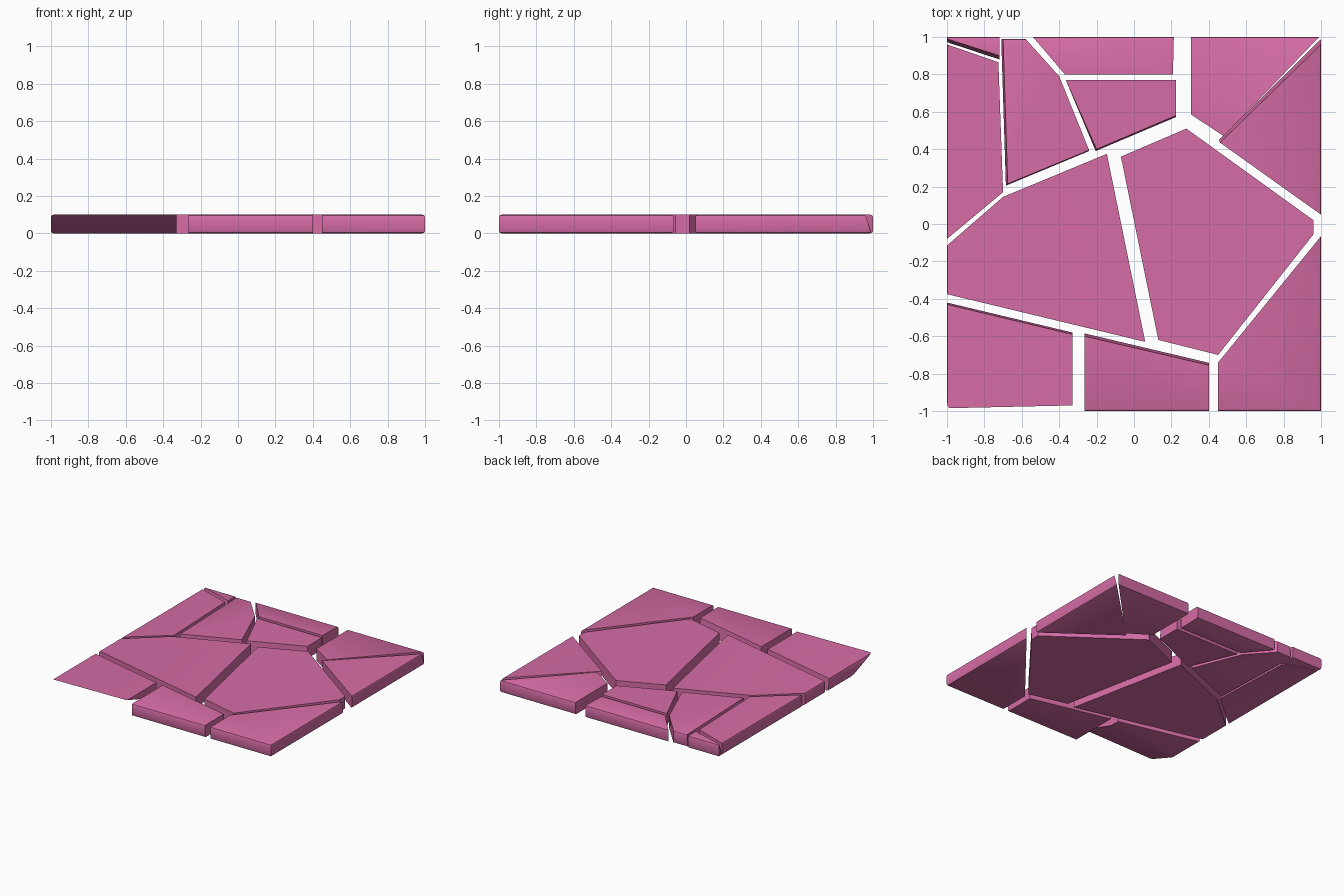
import bpy, bmesh

if "Cube" in bpy.data.objects:
    bpy.data.objects.remove(bpy.data.objects["Cube"])

HEIGHT = 0.1
pink = bpy.data.materials.new("pink_stone")
pink.diffuse_color = (0.67, 0.15, 0.38, 1)
pink.use_nodes = True
pink.node_tree.nodes["Principled BSDF"].inputs["Base Color"].default_value = pink.diffuse_color


def on_rim(edge):
    # horizontal edge lying on the outer boundary of the slab
    a, b = edge.verts
    flat = abs(a.co.z - b.co.z) < 1e-4
    return flat and any(a.co[i] * b.co[i] > 0 and min(abs(a.co[i]), abs(b.co[i])) > 0.985
                        for i in (0, 1))


def shard(name, top, bottom=None):
    # flat shard: top outline joined to a (possibly different) bottom outline
    bottom = bottom or {}
    bm = bmesh.new()
    up = [bm.verts.new((x, y, HEIGHT)) for x, y in top]
    low = []
    for i, p in enumerate(top):
        x, y = bottom.get(i, p)
        low.append(bm.verts.new((x, y, 0)))
    n = len(top)
    bm.faces.new(up)
    bm.faces.new(low[::-1])
    for i in range(n):
        j = (i + 1) % n
        bm.faces.new((up[i], low[i], low[j], up[j]))
    bmesh.ops.recalc_face_normals(bm, faces=bm.faces[:])
    # soften the outer rim only; the cracks stay sharp
    rim = [e for e in bm.edges if on_rim(e)]
    if rim:
        bmesh.ops.bevel(bm, geom=rim, offset=0.014, segments=2, profile=0.5,
                        affect='EDGES', clamp_overlap=True)
    me = bpy.data.meshes.new(name)
    bm.to_mesh(me)
    bm.free()
    ob = bpy.data.objects.new(name, me)
    bpy.context.collection.objects.link(ob)
    me.materials.append(pink)
    bpy.ops.object.select_all(action='DESELECT')
    ob.select_set(True)
    bpy.context.view_layer.objects.active = ob
    bpy.ops.object.shade_smooth_by_angle(angle=0.6)


# big centre shards
shard("centre_right_shard", [(-.07, .36), (.28, .51), (.96, .02), (.96, -.055), (.45, -.70), (.13, -.62)])
shard("centre_left_shard", [(-1, -.115), (-.70, .145), (-.145, .375), (.06, -.63), (-1, -.375)])

# back row
shard("back_left_corner_shard", [(-1, 1), (-.72, 1), (-.72, .90), (-1, .99)],
      {2: (-.72, .88), 3: (-1, .972)})
shard("left_shard", [(-1, .96), (-.725, .865), (-.70, .17), (-1, -.08)])
shard("back_long_shard", [(-.70, .99), (-.58, .99), (-.40, .79), (-.24, .395), (-.675, .215)],
      {0: (-.71, .99), 3: (-.24, .39), 4: (-.685, .205)})
shard("back_edge_shard", [(-.54, 1), (.213, 1), (.208, .80), (-.37, .80)])
shard("back_inner_shard", [(-.365, .77), (.225, .77), (.225, .58), (-.20, .40)],
      {2: (.225, .572), 3: (-.205, .39)})
shard("back_right_shard", [(.305, 1), (.99, 1), (.48, .47), (.305, .585)])
shard("right_shard", [(1, .96), (1, .05), (.46, .435)],
      {0: (1, .99), 2: (.455, .45)})

# front row; the left one is strongly undercut
shard("front_left_shard", [(-1, -.43), (-.33, -.59), (-.33, -.97), (-1, -.985)],
      {0: (-1, -.42), 1: (-.33, -.58), 2: (-.33, -.66), 3: (-1, -.72)})
shard("front_middle_shard", [(-.265, -.60), (.40, -.755), (.40, -1), (-.265, -1)],
      {0: (-.265, -.585), 1: (.40, -.742)})
shard("front_right_shard", [(.45, -.74), (1, -.065), (1, -1), (.45, -1)])
